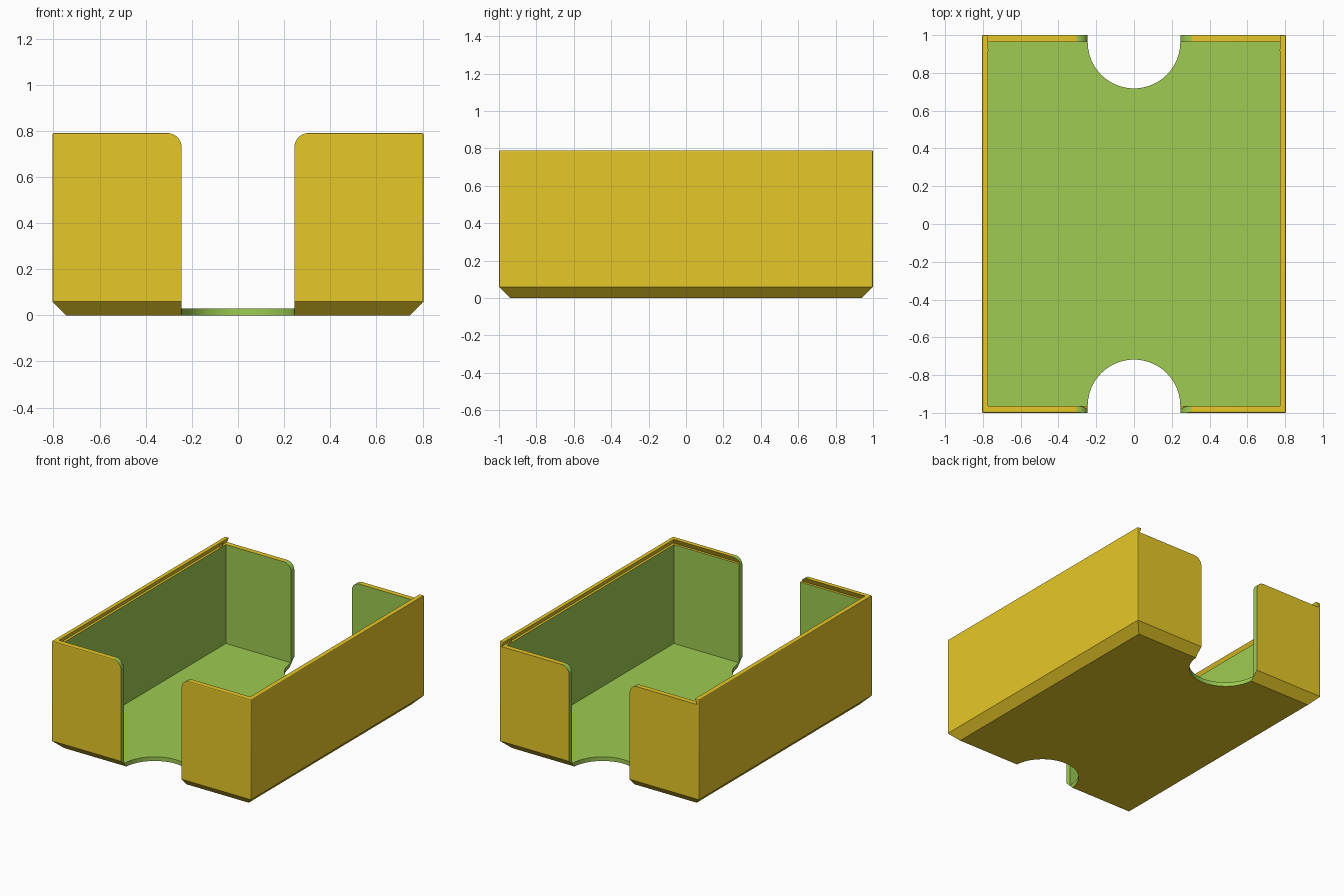
import bpy
import bmesh
import math

cube = bpy.data.objects.get("Cube")
if cube:
    bpy.data.objects.remove(cube)

W, D, H = 0.805, 1.0, 0.79        # half width, half depth, height
CHAMFER = 0.06
IN_X, IN_Y, FLOOR = 0.772, 0.963, 0.03
LEDGE = 0.752                     # height of the lid ledge
NOTCH = 0.245                     # finger notch radius
ROUND = 0.06


def material(name, rgb):
    m = bpy.data.materials.new(name)
    m.use_nodes = True
    m.diffuse_color = (*rgb, 1)
    m.node_tree.nodes["Principled BSDF"].inputs["Base Color"].default_value = (*rgb, 1)
    return m


MATS = [material("golden yellow", (0.947, 0.680, 0.025)),
        material("leaf green", (0.337, 0.597, 0.082))]


def make(name, rings, mat=0, bevel=False):
    """Loft a closed solid through rings of equal point count."""
    bm = bmesh.new()
    loops = [[bm.verts.new(p) for p in ring] for ring in rings]
    n = len(loops[0])
    for a, b in zip(loops, loops[1:]):
        for i in range(n):
            j = (i + 1) % n
            bm.faces.new((a[i], a[j], b[j], b[i]))
    bm.faces.new(loops[0][::-1])
    bm.faces.new(loops[-1])
    if bevel:
        edges = [e for e in bm.edges if max(v.co.z for v in e.verts) > H / 2]
        bmesh.ops.bevel(bm, geom=edges, offset=0.007, segments=2,
                        profile=0.5, affect='EDGES')
    bmesh.ops.recalc_face_normals(bm, faces=bm.faces[:])
    for f in bm.faces:
        f.material_index = mat
    mesh = bpy.data.meshes.new(name)
    bm.to_mesh(mesh)
    bm.free()
    for m in MATS:
        mesh.materials.append(m)
    ob = bpy.data.objects.new(name, mesh)
    bpy.context.collection.objects.link(ob)
    return ob


def rect(x, y0, y1, z):
    return [(-x, y0, z), (x, y0, z), (x, y1, z), (-x, y1, z)]


def cut(target, cutter):
    cutter.hide_render = True
    mod = target.modifiers.new("cut", 'BOOLEAN')
    mod.operation = 'DIFFERENCE'
    mod.solver = 'EXACT'
    mod.object = cutter
    bpy.context.view_layer.objects.active = target
    bpy.ops.object.modifier_apply(modifier=mod.name)
    bpy.data.objects.remove(cutter)


# Outer shell with chamfered base
tray = make("tray", [rect(W - CHAMFER, CHAMFER - D, D - CHAMFER, 0),
                     rect(W, -D, D, CHAMFER), rect(W, -D, D, H)], bevel=True)

# Inner cavity
cut(tray, make("cavity_cutter", [rect(IN_X, -IN_Y, IN_Y, FLOOR),
                                 rect(IN_X, -IN_Y, IN_Y, H + 0.1)], 1))

# Dovetail lid slot, open at the back
slope = 0.018
up = 0.02
k = slope * (H + up - LEDGE) / (H - LEDGE)
cut(tray, make("lid_slot_cutter", [
    rect(IN_X + slope, -IN_Y - slope, D + 0.1, LEDGE),
    rect(IN_X + slope - k, -IN_Y - slope + k, D + 0.1, H + up)]))

# Finger notches through floor and end walls, with rounded top corners
for side, top in ((-1, H), (1, LEDGE)):
    plan = [(NOTCH * math.cos(math.pi * i / 48),
             side * (IN_Y - NOTCH * math.sin(math.pi * i / 48))) for i in range(49)]
    plan += [(-NOTCH, side * 1.2), (NOTCH, side * 1.2)]
    cut(tray, make("notch_cutter", [[(x, y, z) for x, y in plan]
                                    for z in (-0.1, H + 0.1)], 1))
    right = []
    for i in range(13):
        a = math.pi / 2 * i / 12
        right.append((NOTCH + ROUND - ROUND * math.cos(a),
                      top - ROUND + ROUND * math.sin(a)))
    right.append((NOTCH + ROUND, H + 0.1))
    flare = right + [(-x, z) for x, z in reversed(right)]
    cut(tray, make("flare_cutter", [[(x, side * y, z) for x, z in flare]
                                    for y in (0.9, 1.1)], 1))

# Small snap ridges near the open end of the slot
for name, s in (("left_snap_ridge", 1), ("right_snap_ridge", -1)):
    ring = [(s * (IN_X + 0.013) + 0.015 * math.cos(math.tau * i / 8),
             0.92 + 0.015 * math.sin(math.tau * i / 8)) for i in range(8)]
    make(name, [[(x, y, z) for x, y in ring] for z in (LEDGE - 0.002, H - 0.003)])

# Smooth the rounded corners, keep the edges crisp
bpy.ops.object.select_all(action='DESELECT')
tray.select_set(True)
bpy.context.view_layer.objects.active = tray
bpy.ops.object.shade_smooth_by_angle(angle=math.radians(20))
